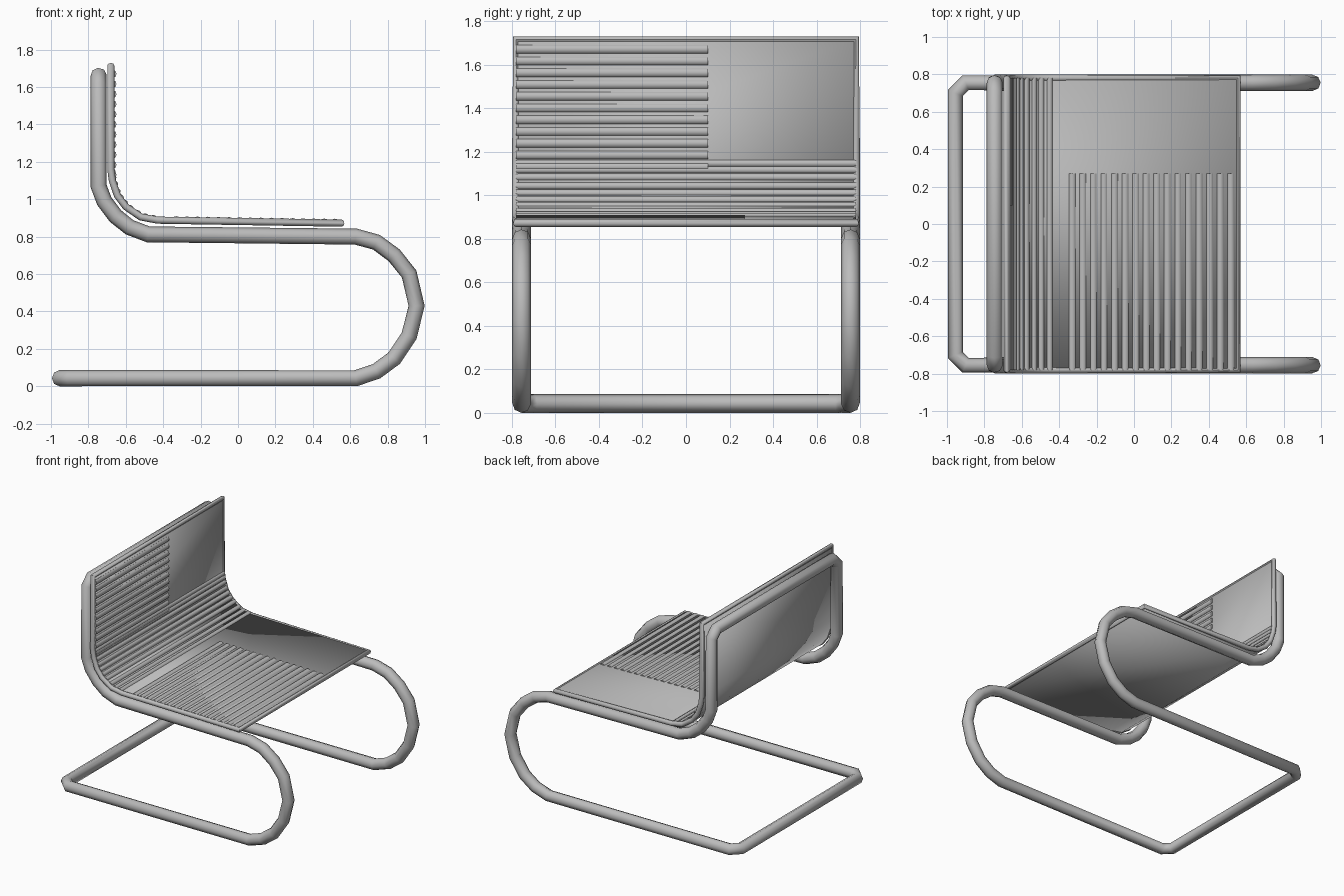
import bpy, bmesh, math
from mathutils import Vector, Matrix

old = bpy.data.objects.get("Cube")
if old:
    bpy.data.objects.remove(old, do_unlink=True)

grey = bpy.data.materials.new("satin grey")
grey.use_nodes = True
colour = (0.5, 0.5, 0.5, 1)
grey.diffuse_color = colour
grey.node_tree.nodes["Principled BSDF"].inputs["Base Color"].default_value = colour


def finish(obj, angle=50):
    obj.data.materials.clear()
    obj.data.materials.append(grey)
    bpy.ops.object.select_all(action='DESELECT')
    obj.select_set(True)
    bpy.context.view_layer.objects.active = obj
    bpy.ops.object.shade_smooth_by_angle(angle=math.radians(angle))


def closed_tube(name, points, radius, resolution):
    """Sweep a round tube along a closed path and make it a mesh."""
    curve = bpy.data.curves.new(name, 'CURVE')
    curve.dimensions = '3D'
    curve.bevel_depth = radius
    curve.bevel_resolution = resolution
    spline = curve.splines.new('POLY')
    spline.points.add(len(points) - 1)
    for p, co in zip(spline.points, points):
        p.co = (*co, 1)
    spline.use_cyclic_u = True
    obj = bpy.data.objects.new(name, curve)
    bpy.context.collection.objects.link(obj)
    bpy.ops.object.select_all(action='DESELECT')
    obj.select_set(True)
    bpy.context.view_layer.objects.active = obj
    bpy.ops.object.convert(target='MESH')
    finish(bpy.context.object)


def mesh_object(name, bm):
    bmesh.ops.recalc_face_normals(bm, faces=bm.faces)
    mesh = bpy.data.meshes.new(name)
    bm.to_mesh(mesh)
    bm.free()
    obj = bpy.data.objects.new(name, mesh)
    bpy.context.collection.objects.link(obj)
    return obj


# Cantilever frame: one side path in x, z, mirrored and joined by two crossbars
side = [(-0.90, 0.043), (0.63, 0.043), (0.74, 0.08), (0.835, 0.15), (0.915, 0.27),
        (0.955, 0.43), (0.915, 0.60), (0.835, 0.70), (0.74, 0.77), (0.63, 0.80),
        (-0.48, 0.812), (-0.58, 0.85), (-0.655, 0.91), (-0.715, 0.99),
        (-0.745, 1.07), (-0.745, 1.61)]
edge = 0.755
path = [(-0.955, edge - 0.055, 0.043)] + [(x, edge, z) for x, z in side]
path.append((-0.745, edge - 0.055, 1.663))
path += [(x, -y, z) for x, y, z in reversed(path)]
closed_tube("tubular_frame", path, 0.043, 2)

# Sling panel: seat and back in one bent sheet
half = 0.78
profile = [Vector(p) for p in [(0.555, 0.872), (-0.43, 0.888), (-0.52, 0.905),
           (-0.60, 0.96), (-0.645, 1.02), (-0.672, 1.10), (-0.68, 1.16), (-0.68, 1.715)]]
bm = bmesh.new()
rows = [[bm.verts.new((p.x, y, p.y)) for y in (-half, half)] for p in profile]
for a, b in zip(rows, rows[1:]):
    bm.faces.new((a[0], a[1], b[1], b[0]))
panel = mesh_object("sling_panel", bm)
solid = panel.modifiers.new("thickness", 'SOLIDIFY')
solid.thickness = 0.028
solid.offset = 0
finish(panel, 35)

# Rolled piping round the rim of the panel
rim = [(p.x, -half, p.y) for p in profile]
rim += [(p.x, half, p.y) for p in reversed(profile)]
closed_tube("panel_piping", rim, 0.019, 2)


# Ribs across the panel, low rounded rolls running left to right
def add_rib(bm, x, z, y0, y1, tilt, width=0.019, height=0.012):
    place = (Matrix.Translation((x, (y0 + y1) / 2, z)) @ Matrix.Rotation(tilt, 4, 'Y')
             @ Matrix.Diagonal((width, 1, height, 1)) @ Matrix.Rotation(math.pi / 2, 4, 'X'))
    bmesh.ops.create_cone(bm, cap_ends=True, segments=8, radius1=1, radius2=1,
                          depth=y1 - y0, matrix=place)


bm = bmesh.new()
for i in range(16):
    x = -0.33 + i * 0.0565
    add_rib(bm, x, 0.894 - (x + 0.43) * 0.0162 + 0.005, -half, 0.27, 0)
finish(mesh_object("seat_ribs", bm))

bm = bmesh.new()
for i in range(11):
    add_rib(bm, -0.662, 1.13 + i * 0.054, -half, 0.1, math.pi / 2)
finish(mesh_object("back_ribs", bm))

# Full-width creases in the bend
bm = bmesh.new()
for a, b in zip(profile[1:6], profile[2:7]):
    d = (b - a).normalized()
    normal = Vector((d.y, -d.x))
    for t in (0.25, 0.75):
        p = a.lerp(b, t) + normal * 0.012
        add_rib(bm, p.x, p.y, -half, half, math.atan2(-d.y, d.x), 0.016, 0.012)
finish(mesh_object("bend_creases", bm))
